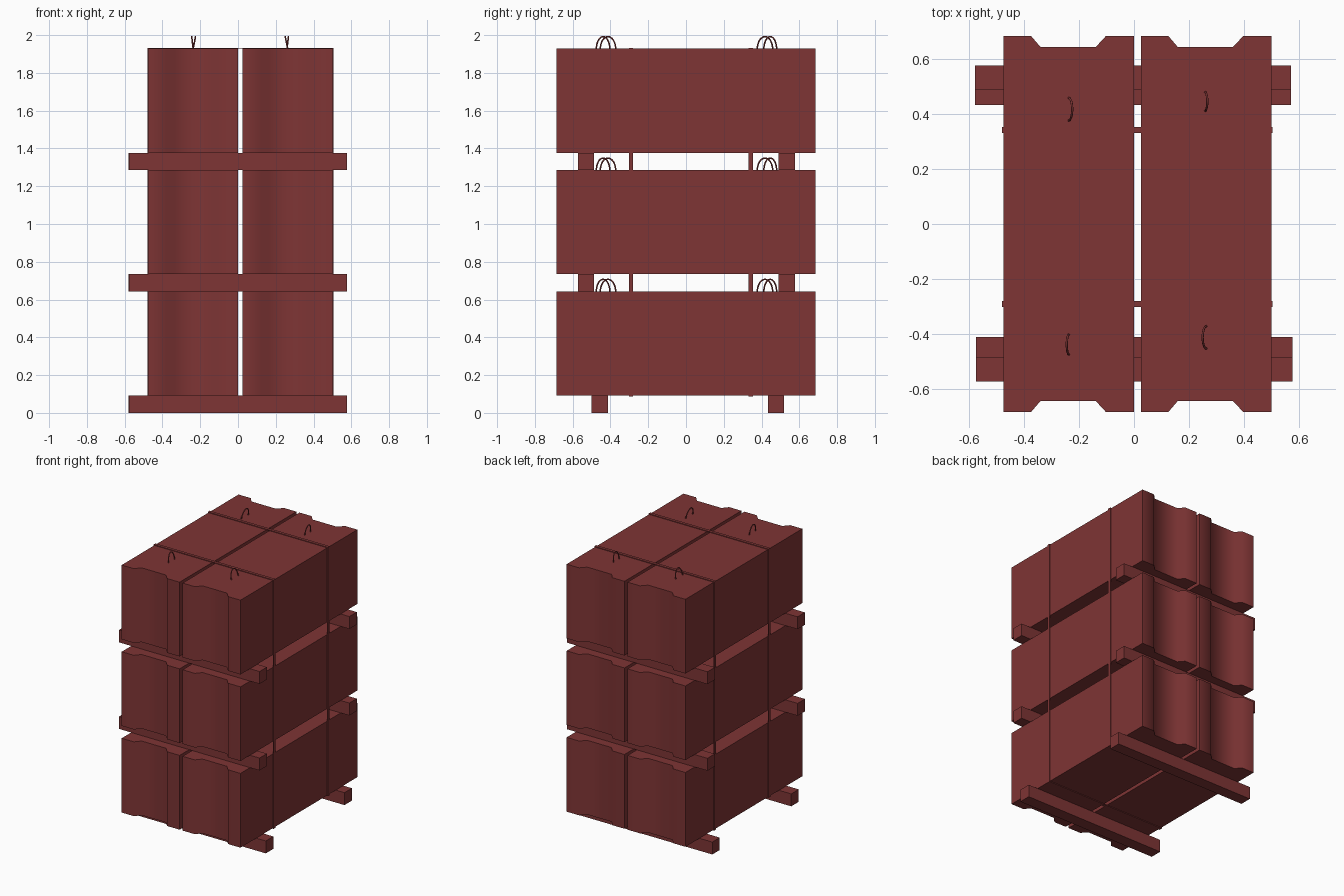
import bpy, bmesh, math
from mathutils import Vector

if "Cube" in bpy.data.objects:
    bpy.data.objects.remove(bpy.data.objects["Cube"])

red = bpy.data.materials.new("brick red")
red.diffuse_color = (0.21, 0.035, 0.035, 1)
red.use_nodes = True
red.node_tree.nodes["Principled BSDF"].inputs["Base Color"].default_value = red.diffuse_color


def finish(name, bm, smooth=None):
    bmesh.ops.recalc_face_normals(bm, faces=bm.faces)
    me = bpy.data.meshes.new(name)
    bm.to_mesh(me)
    bm.free()
    me.materials.append(red)
    ob = bpy.data.objects.new(name, me)
    bpy.context.collection.objects.link(ob)
    if smooth:
        bpy.ops.object.select_all(action='DESELECT')
        ob.select_set(True)
        bpy.context.view_layer.objects.active = ob
        bpy.ops.object.shade_smooth_by_angle(angle=math.radians(smooth))
    return ob


def add_box(bm, x0, x1, y0, y1, z0, z1):
    vs = bmesh.ops.create_cube(bm, size=1)["verts"]
    for v in vs:
        v.co = Vector((x1 if v.co.x > 0 else x0,
                       y1 if v.co.y > 0 else y0,
                       z1 if v.co.z > 0 else z0))


def block(name, x0, z0, z1):
    # slab outline with a shallow trapezoid recess in each end
    half, inner = 0.685, 0.644
    end = [(0, half), (0.10, half), (0.135, inner), (0.335, inner),
           (0.373, half), (0.475, half)]
    outline = [(x, -y) for x, y in end] + end[::-1]
    bm = bmesh.new()
    face = bm.faces.new([bm.verts.new((x0 + x, y, z0)) for x, y in outline])
    top = bmesh.ops.extrude_face_region(bm, geom=[face])["geom"]
    for v in top:
        if isinstance(v, bmesh.types.BMVert):
            v.co.z = z1
    finish(name, bm, 60)


def lifting_loop(name, x, y, z, half_width, lean, height=0.068, r=0.004):
    # thin tube swept along a leaning arch
    bm = bmesh.new()
    rings, n, sides = [], 16, 8
    for i in range(n + 1):
        a = math.pi * i / n
        c = Vector((x + lean * math.sin(a), y + half_width * math.cos(a),
                    z - 0.004 + height * math.sin(a)))
        t = Vector((lean * math.cos(a), -half_width * math.sin(a),
                    height * math.cos(a))).normalized()
        u = Vector((1, 0, 0))
        u = (u - t * u.dot(t)).normalized()
        w = t.cross(u)
        rings.append([bm.verts.new(c + r * (u * math.cos(b) + w * math.sin(b)))
                      for b in (2 * math.pi * k / sides for k in range(sides))])
    for p, q in zip(rings, rings[1:]):
        for k in range(sides):
            m = (k + 1) % sides
            bm.faces.new((p[k], p[m], q[m], q[k]))
    bm.faces.new(rings[0])
    bm.faces.new(rings[-1])
    finish(name, bm, 50)


# Three levels of two blocks, each block with two lifting loops
levels = [(0.092, 0.643), (0.735, 1.285), (1.377, 1.928)]
loops = [(-0.237, -0.439, 0.036, -0.008), (0.264, -0.413, 0.041, -0.014),
         (-0.238, 0.418, 0.041, 0.013), (0.259, 0.446, 0.034, 0.008)]
for z0, z1 in levels:
    for x0 in (-0.475, 0.025):
        block("block", x0, z0, z1)
    for x, y, half_width, lean in loops:
        lifting_loop("lifting_loop", x, y, z1, half_width, lean)

# Timber bearers under every level
bearers = [(0, 0.092, -0.50, -0.412, 0.433, 0.52),
           (0.643, 0.735, -0.573, -0.487, 0.49, 0.577),
           (1.285, 1.377, -0.573, -0.487, 0.49, 0.577)]
for z0, z1, f0, f1, b0, b1 in bearers:
    for name, xa, xb, ya, yb in (("front_bearer", -0.575, 0.578, f0, f1),
                                 ("back_bearer", -0.58, 0.571, b0, b1)):
        bm = bmesh.new()
        add_box(bm, xa, xb, ya, yb, z0, z1)
        finish(name, bm)

# Flat straps wrapped round the whole stack
for y in (-0.292, 0.343):
    xa, xb, za, zb, t, h = -0.475, 0.5, 0.092, 1.928, 0.005, 0.011
    bm = bmesh.new()
    add_box(bm, xa - t, xa, y - h, y + h, za - t, zb + t)
    add_box(bm, xb, xb + t, y - h, y + h, za - t, zb + t)
    add_box(bm, xa, xb, y - h, y + h, za - t, za)
    add_box(bm, xa, xb, y - h, y + h, zb, zb + t)
    finish("strap", bm)
